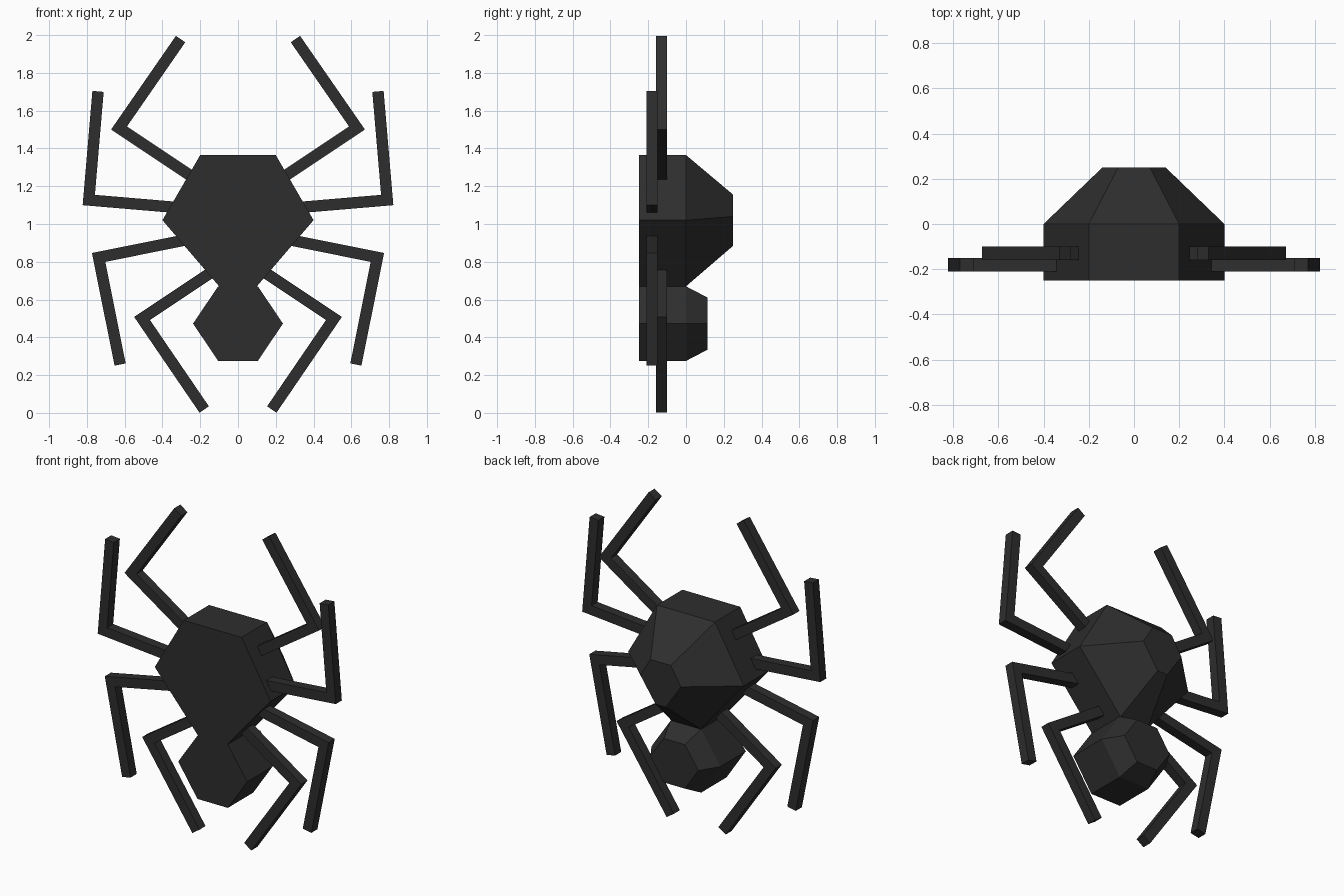
import bpy, bmesh
from mathutils import Vector

if "Cube" in bpy.data.objects:
    bpy.data.objects.remove(bpy.data.objects["Cube"])

black = bpy.data.materials.new("charcoal black")
black.diffuse_color = (0.027, 0.027, 0.027, 1)
black.use_nodes = True
black.node_tree.nodes["Principled BSDF"].inputs["Base Color"].default_value = black.diffuse_color


def loft(name, rings):
    """Closed solid through matching rings of points."""
    bm = bmesh.new()
    vs = [[bm.verts.new(p) for p in r] for r in rings]
    n = len(rings[0])
    for a, b in zip(vs, vs[1:]):
        for i in range(n):
            j = (i + 1) % n
            bm.faces.new((a[i], a[j], b[j], b[i]))
    bm.faces.new(vs[0])
    bm.faces.new(vs[-1][::-1])
    bmesh.ops.recalc_face_normals(bm, faces=bm.faces)
    me = bpy.data.meshes.new(name)
    bm.to_mesh(me)
    bm.free()
    me.materials.append(black)
    ob = bpy.data.objects.new(name, me)
    bpy.context.collection.objects.link(ob)
    return ob


def hexagon(y, top, mid, low):
    """Hexagon ring from three (half width, z) pairs."""
    right = [top, mid, low]
    return [(x, y, z) for x, z in right] + [(-x, y, z) for x, z in right[::-1]]


# Body and head: hexagonal prisms with tapered backs
big = ((0.2, 1.365), (0.4, 1.02), (0.1, 0.67))
loft("body", [hexagon(-0.25, *big), hexagon(0, *big),
              hexagon(0.25, (0.07, 1.155), (0.14, 1.04), (0.035, 0.885))])
small = ((0.105, 0.67), (0.238, 0.473), (0.105, 0.275))
loft("head", [hexagon(-0.25, *small), hexagon(0, *small),
              hexagon(0.115, (0.073, 0.61), (0.166, 0.473), (0.073, 0.335))])


def leg(name, side, y, pts, h=0.03):
    """Bent square bar with a mitred elbow."""
    a, b, c = (Vector((side * x, z)) for x, z in pts)
    perp = lambda d: Vector((-d.y, d.x)).normalized()
    n1, n2 = perp(b - a), perp(c - b)
    m = (n1 + n2).normalized()
    m /= m.dot(n1)
    rings = []
    for p, n in ((a, n1), (b, m), (c, n2)):
        u, v = p + n * h, p - n * h
        rings.append([(u.x, y - h, u.y), (u.x, y + h, u.y),
                      (v.x, y + h, v.y), (v.x, y - h, v.y)])
    loft(name, rings)


# Legs: root, elbow, tip in (x, z)
legs = {
    "upper_leg": (-0.13, [(0.24, 1.248), (0.63, 1.508), (0.304, 1.979)]),
    "upper_middle_leg": (-0.18, [(0.33, 1.088), (0.79, 1.127), (0.741, 1.702)]),
    "lower_middle_leg": (-0.18, [(0.27, 0.917), (0.738, 0.823), (0.624, 0.256)]),
    "lower_leg": (-0.13, [(0.14, 0.745), (0.508, 0.5), (0.179, 0.018)]),
}
for name, (y, pts) in legs.items():
    for side, tag in ((1, "right"), (-1, "left")):
        leg(f"{name}_{tag}", side, y, pts)
